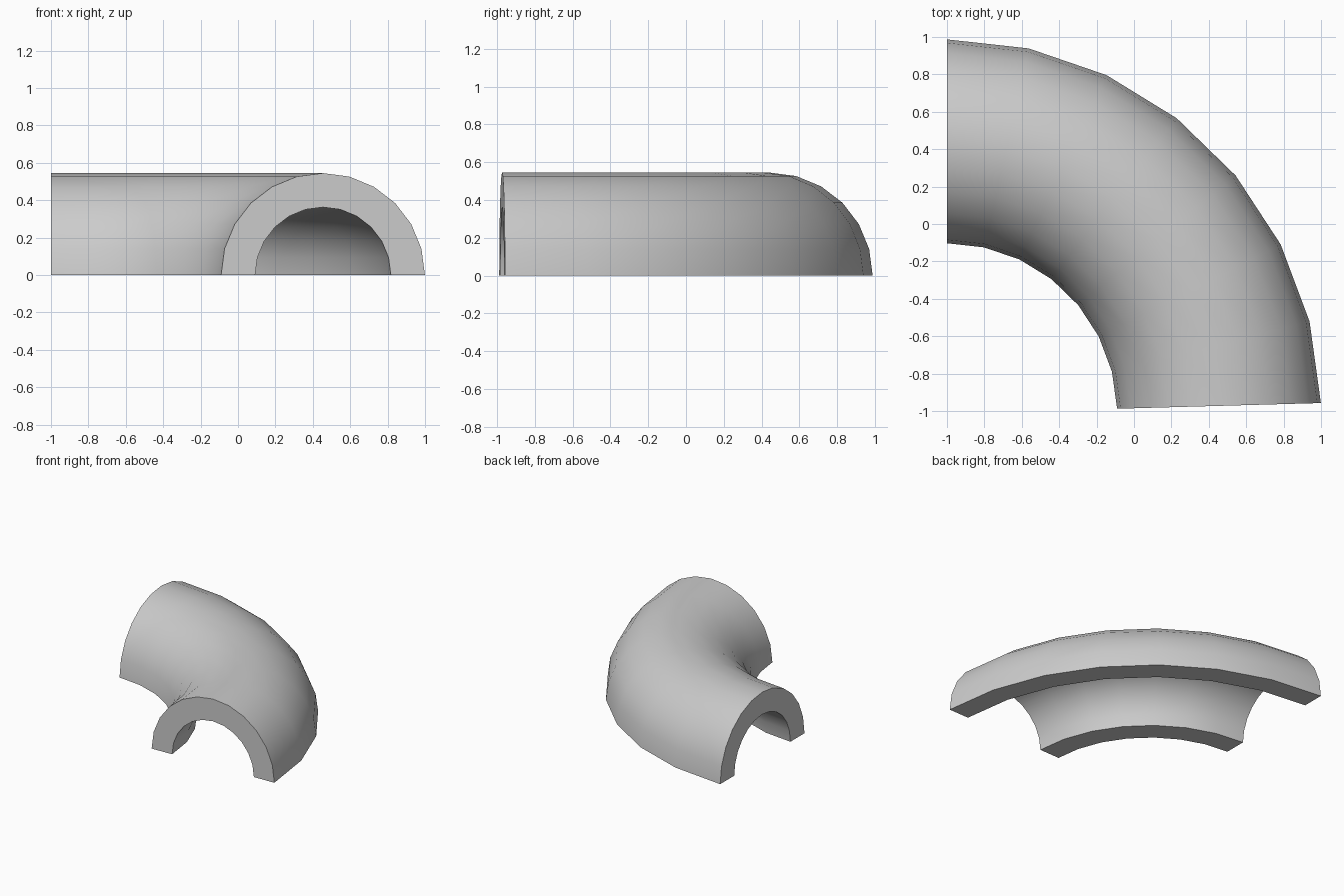
import bpy, bmesh
from math import pi, cos, sin, radians
from mathutils import Vector

cube = bpy.data.objects.get("Cube")
if cube:
    bpy.data.objects.remove(cube, do_unlink=True)

BEND_CENTRE = Vector((-1.0, -1.013, 0.0))
BEND_RADIUS = 1.455
OUTER, INNER = 0.545, 0.363
ARC_SIDES, BEND_STEPS = 12, 7
START, END = radians(1.6), radians(90)

grey = bpy.data.materials.new("light grey")
grey.use_nodes = True
colour = (0.6, 0.6, 0.6, 1.0)
grey.diffuse_color = colour
grey.node_tree.nodes["Principled BSDF"].inputs["Base Color"].default_value = colour

# Half ring cross-section: outer arc one way, bore arc back
angles = [pi * i / ARC_SIDES for i in range(ARC_SIDES + 1)]
section = [(OUTER * cos(a), OUTER * sin(a)) for a in angles]
section += [(INNER * cos(a), INNER * sin(a)) for a in reversed(angles)]

# Sweep the section around the bend
bm = bmesh.new()
rings = []
for step in range(BEND_STEPS + 1):
    t = START + (END - START) * step / BEND_STEPS
    out = Vector((cos(t), sin(t), 0))
    rings.append([bm.verts.new(BEND_CENTRE + out * (BEND_RADIUS + r) + Vector((0, 0, z)))
                  for r, z in section])

count = len(section)
for a, b in zip(rings, rings[1:]):
    for i in range(count):
        j = (i + 1) % count
        bm.faces.new((a[i], a[j], b[j], b[i]))

# Flat end walls, as quads between outer and bore arcs
for ring in (rings[0], rings[-1]):
    for i in range(ARC_SIDES):
        bm.faces.new((ring[i], ring[i + 1], ring[count - 2 - i], ring[count - 1 - i]))

bmesh.ops.recalc_face_normals(bm, faces=bm.faces)
mesh = bpy.data.meshes.new("half_pipe_bend")
bm.to_mesh(mesh)
bm.free()
mesh.materials.append(grey)
bend = bpy.data.objects.new("half_pipe_bend", mesh)
bpy.context.collection.objects.link(bend)

# Smooth curved walls, sharp rims
bpy.ops.object.select_all(action='DESELECT')
bend.select_set(True)
bpy.context.view_layer.objects.active = bend
bpy.ops.object.shade_smooth_by_angle(angle=radians(30))
